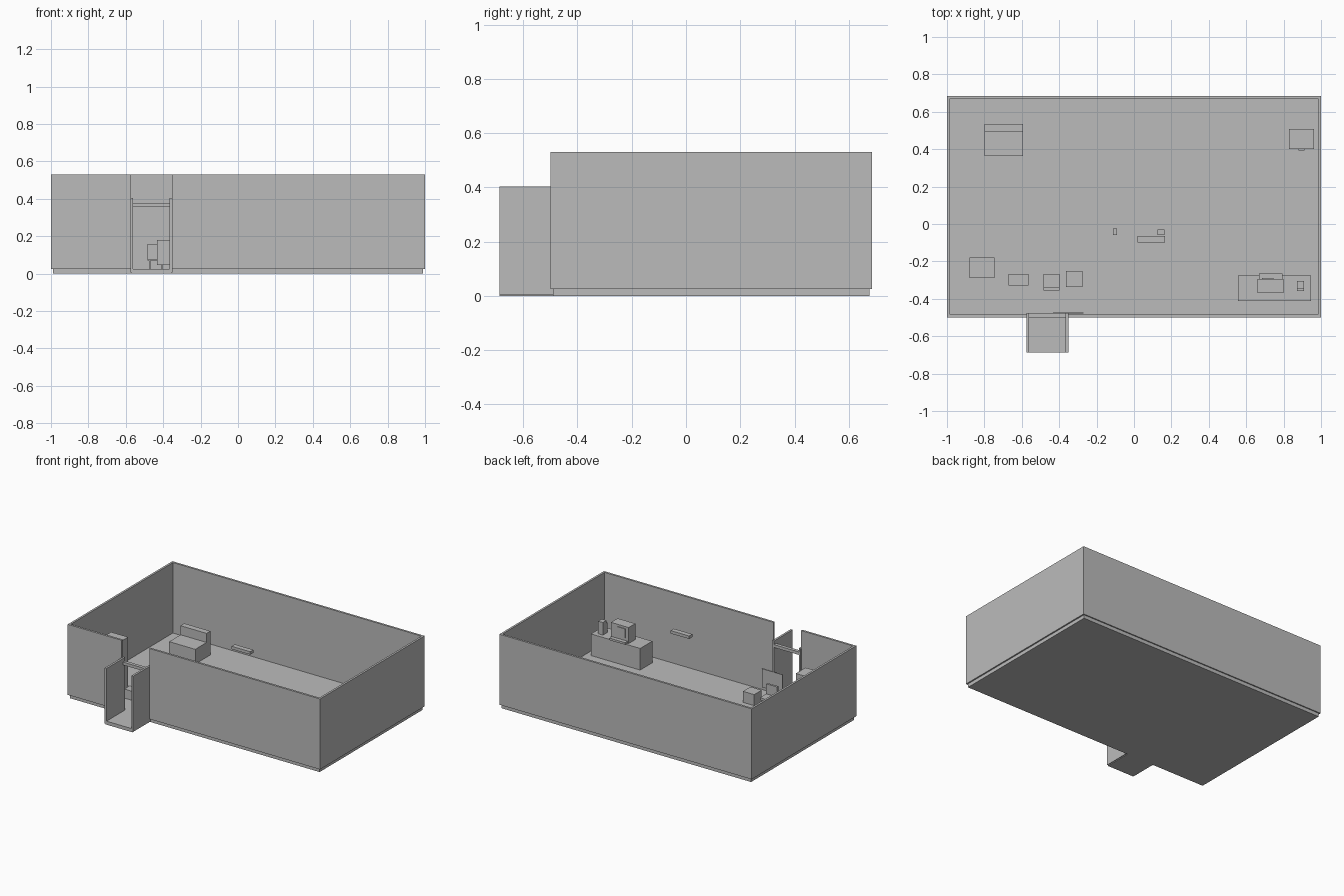
import bpy, bmesh

grey = bpy.data.materials.new("plain_grey")
grey.diffuse_color = (0.5, 0.5, 0.5, 1)


def boxes(name, *bounds):
    """One object made of boxes, each given as x0, x1, y0, y1, z0, z1."""
    bm = bmesh.new()
    for x0, x1, y0, y1, z0, z1 in bounds:
        verts = bmesh.ops.create_cube(bm, size=1)["verts"]
        for v in verts:
            v.co.x = x1 if v.co.x > 0 else x0
            v.co.y = y1 if v.co.y > 0 else y0
            v.co.z = z1 if v.co.z > 0 else z0
    mesh = bpy.data.meshes.new(name)
    bm.to_mesh(mesh)
    bm.free()
    mesh.materials.append(grey)
    ob = bpy.data.objects.new(name, mesh)
    bpy.context.collection.objects.link(ob)
    return ob


F = 0.025      # floor level
T = 0.53       # wall top
W = 0.015      # wall thickness
DESK = 0.18    # desk top level

# Floor slabs, slightly inside the walls
boxes("room_floor", (-0.99, 0.99, -0.49, 0.677, 0, F))
boxes("porch_floor", (-0.57, -0.356, -0.687, -0.49, 0, F))

# Outer walls, with a full-height doorway gap in the front
boxes("back_wall", (-1, 1, 0.685 - W, 0.685, F, T))
boxes("left_wall", (-1, -1 + W, -0.5 + W, 0.685 - W, F, T))
boxes("right_wall", (1 - W, 1, -0.5 + W, 0.685 - W, F, T))
boxes("front_wall_left", (-1, -0.572, -0.5, -0.5 + W, F, T))
boxes("front_wall_right", (-0.353, 1, -0.5, -0.5 + W, F, T))

# Entrance porch
boxes("porch_wall_left", (-0.576, -0.561, -0.687, -0.476, F - 0.02, 0.403))
boxes("porch_wall_right", (-0.365, -0.35, -0.687, -0.476, F - 0.02, 0.403))
boxes("door_lintel", (-0.561, -0.365, -0.5, -0.476, 0.356, 0.377))
boxes("wall_notice", (-0.433, -0.27, -0.478, -0.474, 0.047, 0.18))

# Sofa in the back left corner
boxes("sofa_seat", (-0.80, -0.593, 0.363, 0.492, F, 0.13))
boxes("sofa_back", (-0.80, -0.593, 0.492, 0.535, F, 0.195))

# Cabinet in the back right corner
boxes("cabinet", (0.83, 0.963, 0.401, 0.508, F, 0.25))
boxes("cabinet_handle", (0.88, 0.911, 0.394, 0.401, 0.15, 0.16))

# Tall shelf unit with a row of small items on the front
boxes("tall_cabinet", (-0.88, -0.745, -0.29, -0.195, F, 0.385))
boxes("tall_cabinet_front", (-0.88, -0.745, -0.195, -0.18, F, 0.385))

# Waiting area: side table, chair and low box
boxes("side_table", (-0.67, -0.563, -0.33, -0.267, F, 0.09))
boxes("chair_seat", (-0.484, -0.398, -0.345, -0.268, 0.07, 0.085))
boxes("chair_back", (-0.484, -0.398, -0.355, -0.34, 0.075, 0.157))
boxes("chair_legs", *[(x, x + 0.008, y, y + 0.008, F, 0.07)
                      for x in (-0.477, -0.413) for y in (-0.343, -0.28)])
boxes("low_box", (-0.364, -0.275, -0.337, -0.252, F, 0.104))

# Hanging panel and small things on the floor
boxes("hanging_panel", (0.02, 0.167, -0.1, -0.064, 0.472, 0.493))
boxes("small_box_left", (-0.113, -0.091, -0.058, -0.023, F, 0.055))
boxes("small_box_right", (0.125, 0.163, -0.06, -0.03, F, 0.055))

# Desk with a register and a small telephone
boxes("desk", (0.556, 0.946, -0.412, -0.275, F, DESK))
boxes("register_body", (0.66, 0.80, -0.368, -0.293, DESK, 0.295))
boxes("register_screen", (0.685, 0.745, -0.293, -0.288, 0.215, 0.28))
boxes("register_tray", (0.668, 0.793, -0.293, -0.265, DESK, 0.195))
boxes("telephone_base", (0.872, 0.909, -0.358, -0.304, DESK, 0.25))
boxes("telephone_top", (0.872, 0.909, -0.345, -0.304, 0.25, 0.27))
